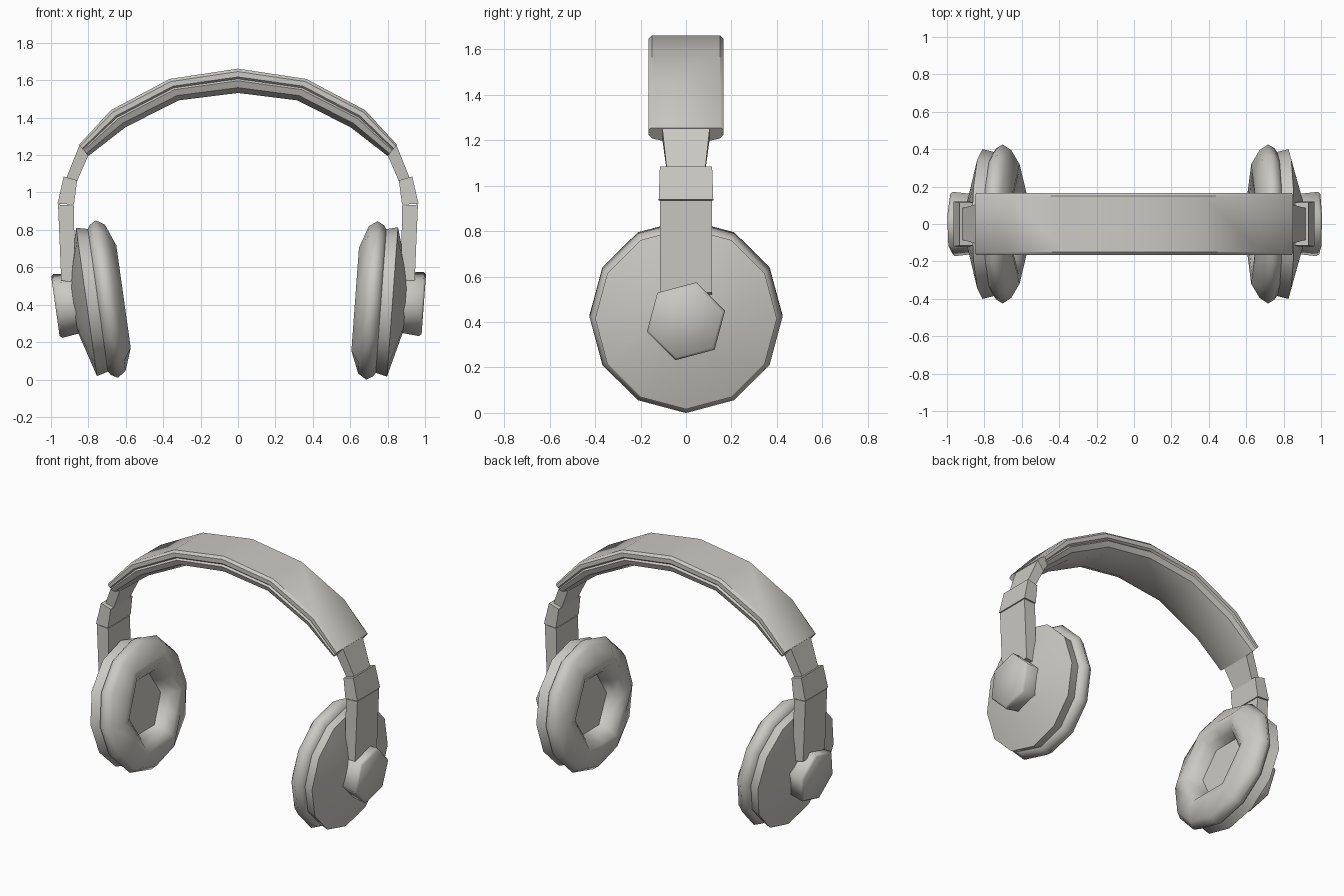
import bpy, bmesh, math

if "Cube" in bpy.data.objects:
    bpy.data.objects.remove(bpy.data.objects["Cube"])

# one warm grey for everything
grey = bpy.data.materials.new("warm_grey")
grey.diffuse_color = (0.60, 0.585, 0.55, 1)
grey.use_nodes = True
grey.node_tree.nodes["Principled BSDF"].inputs["Base Color"].default_value = grey.diffuse_color


def loft(name, rings, angle):
    """Skin a list of equal-length rings, cap both ends."""
    bm = bmesh.new()
    loops = [[bm.verts.new(p) for p in ring] for ring in rings]
    n = len(loops[0])
    for a, b in zip(loops, loops[1:]):
        for i in range(n):
            j = (i + 1) % n
            bm.faces.new((a[i], a[j], b[j], b[i]))
    bm.faces.new(loops[0])
    bm.faces.new(loops[-1])
    bmesh.ops.recalc_face_normals(bm, faces=bm.faces)
    me = bpy.data.meshes.new(name)
    bm.to_mesh(me)
    bm.free()
    me.materials.append(grey)
    ob = bpy.data.objects.new(name, me)
    bpy.context.collection.objects.link(ob)
    bpy.ops.object.select_all(action='DESELECT')
    ob.select_set(True)
    bpy.context.view_layer.objects.active = ob
    bpy.ops.object.shade_smooth_by_angle(angle=math.radians(angle))
    return ob


def turned(name, profile, n, side, cx, tilt, start=0, angle=35):
    """Lathe (depth, radius, hexagonal) points round a tilted ear axis."""
    c, s = math.cos(tilt), math.sin(tilt)
    rings = []
    for a, r, hexed in profile:
        ring = []
        for k in range(n):
            t = start + 2 * math.pi * k / n
            rr = r * math.cos(math.pi / 6) if hexed and k % 2 else r
            y, z = rr * math.cos(t), rr * math.sin(t)
            ring.append((side * (cx - a * c + z * s), y, 0.415 + z * c + a * s))
        rings.append(ring)
    return loft(name, rings, angle)


def strap(name, side, stations):
    """Rectangular bar through (outer x, z, inner x, z, half width)."""
    rings = [[(side * ox, -w, oz), (side * ox, w, oz),
              (side * ix, w, iz), (side * ix, -w, iz)]
             for ox, oz, ix, iz, w in stations]
    return loft(name, rings, 30)


# padded headband: outer and inner arc points, shared cross-section
half = [(0.85, 1.255, 0.80, 1.195), (0.68, 1.44, 0.60, 1.35),
        (0.365, 1.607, 0.315, 1.493)]
arc = half + [(0, 1.662, 0, 1.532)] + [(-a, b, -c, d) for a, b, c, d in half[::-1]]
side_profile = [(0.15, 0), (0.165, 0.12), (0.165, 0.34), (0.153, 0.42),
                (0.165, 0.5), (0.15, 0.78), (0.09, 1)]
section = side_profile + [(-y, t) for y, t in side_profile[::-1]]
loft("headband", [[(ox + (ix - ox) * t, y, oz + (iz - oz) * t) for y, t in section]
                  for ox, oz, ix, iz in arc], 40)

for side, label, cx, tilt in ((1, "right", 0.826, 4.2), (-1, "left", 0.81, 8)):
    tilt = math.radians(tilt)
    # slider strip, clip and arm
    strap(label + "_slider", side, [(0.845, 1.26, 0.795, 1.21, 0.105),
                                    (0.925, 1.06, 0.865, 1.05, 0.083)])
    strap(label + "_clip", side, [(0.932, 1.085, 0.86, 1.065, 0.115),
                                  (0.965, 0.94, 0.877, 0.935, 0.12)])
    strap(label + "_arm", side, [(0.962, 0.935, 0.878, 0.93, 0.115),
                                 (0.945, 0.53, 0.87, 0.515, 0.115)])
    # ear cup shell with shallow cone back
    turned(label + "_cup", [(-0.075, 0.13, 0), (0, 0.40, 0), (0.062, 0.385, 0)],
           12, side, cx, tilt)
    # six-sided pivot knob
    turned(label + "_knob", [(-0.04, 0.165, 0), (-0.155, 0.178, 0), (-0.168, 0.165, 0)],
           6, side, cx, tilt, math.radians(15), 65)
    # ear cushion, twelve-sided outside and six-sided inside
    turned(label + "_cushion",
           [(0.058, 0.38, 0), (0.075, 0.405, 0), (0.11, 0.425, 0), (0.155, 0.395, 0),
            (0.20, 0.32, 1), (0.195, 0.27, 1), (0.155, 0.22, 1), (0.10, 0.20, 1)],
           12, side, cx, tilt, 0, 62)
